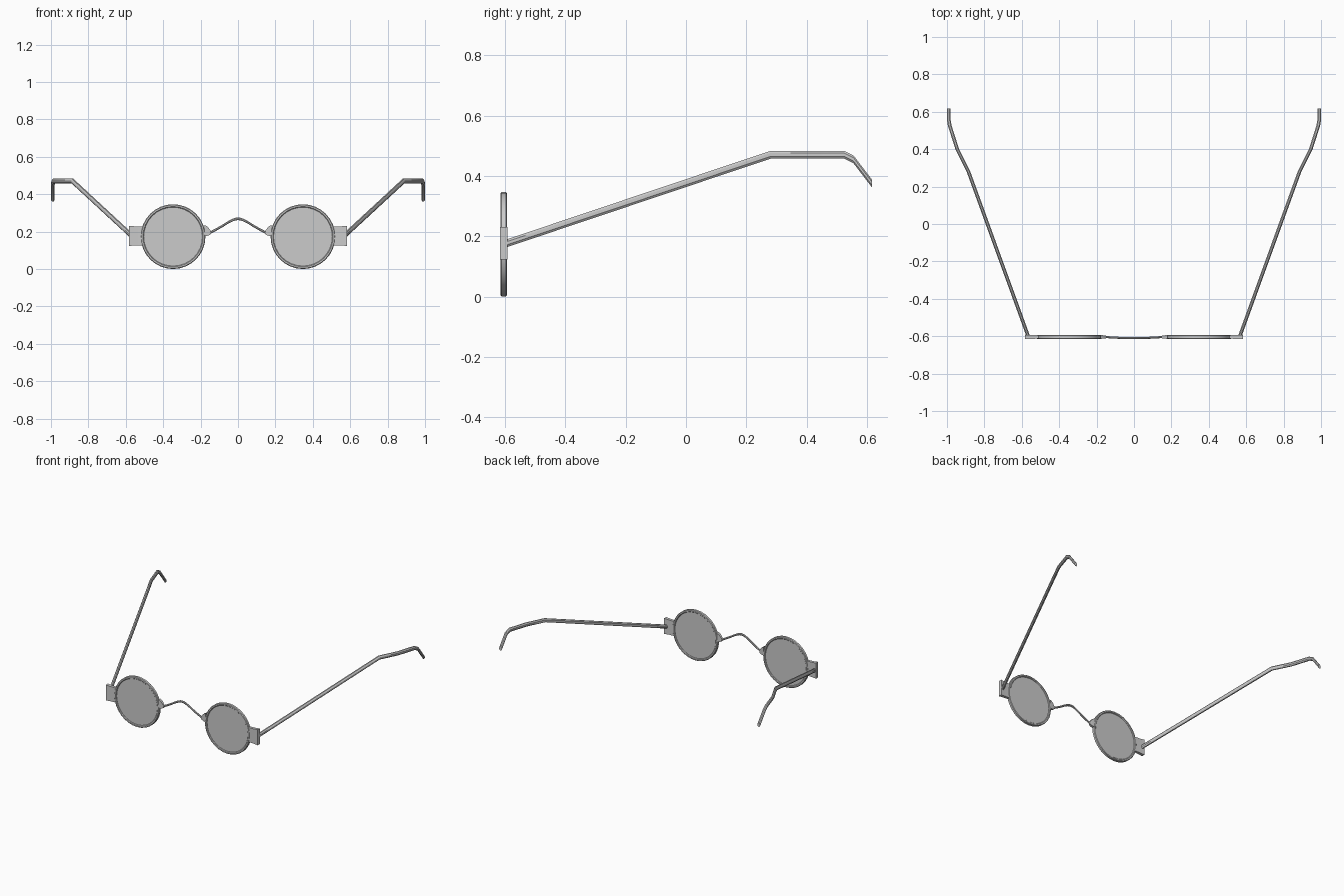
import bpy, bmesh
from math import cos, sin, pi

if "Cube" in bpy.data.objects:
    bpy.data.objects.remove(bpy.data.objects["Cube"])

LENS_X, LENS_Z, MID_Y = 0.347, 0.173, -0.604


def finish(name, bm, angle=0.6):
    bmesh.ops.recalc_face_normals(bm, faces=bm.faces)
    me = bpy.data.meshes.new(name)
    bm.to_mesh(me)
    bm.free()
    ob = bpy.data.objects.new(name, me)
    bpy.context.collection.objects.link(ob)
    bpy.context.view_layer.objects.active = ob
    ob.select_set(True)
    bpy.ops.object.shade_smooth_by_angle(angle=angle)
    ob.select_set(False)
    return ob


def loft(name, rings, closed=False):
    """Skin a list of equally sized rings, capping the ends unless closed."""
    bm = bmesh.new()
    vs = [[bm.verts.new(p) for p in r] for r in rings]
    n, m = len(vs[0]), len(vs)
    for i in range(m if closed else m - 1):
        a, b = vs[i], vs[(i + 1) % m]
        for j in range(n):
            k = (j + 1) % n
            bm.faces.new((a[j], a[k], b[k], b[j]))
    if not closed:
        bm.faces.new(vs[0])
        bm.faces.new(vs[-1])
    return finish(name, bm)


def section(c, w, h, axis, n=8):
    """Octagonal section lying in the plane across the given axis."""
    out = []
    for i in range(n):
        t = 2 * pi * (i + 0.5) / n
        k = 1 / cos(pi / n)
        u, v = cos(t) * w / 2 * k, sin(t) * h / 2 * k
        out.append((c[0] + u, c[1], c[2] + v) if axis == 'y' else (c[0], c[1] + u, c[2] + v))
    return out


def box_section(x, w, h, z):
    return [(x, MID_Y + a * w / 2, z + b * h / 2) for a, b in ((-1, -1), (1, -1), (1, 1), (-1, 1))]


SEG = 32
RIM = [(0.157, -0.007), (0.161, -0.011), (0.169, -0.011), (0.173, -0.007),
       (0.173, 0.007), (0.169, 0.011), (0.161, 0.011), (0.157, 0.007)]
TEMPLE = [(0.567, -0.596, 0.176), (0.885, 0.28, 0.47), (0.945, 0.40, 0.47),
          (0.985, 0.525, 0.47), (0.99, 0.555, 0.455), (0.99, 0.617, 0.374)]

for side, s in (("right", 1), ("left", -1)):
    # round rim
    rings = []
    for i in range(SEG):
        t = 2 * pi * i / SEG
        rings.append([(s * LENS_X + r * cos(t), MID_Y + y, LENS_Z + r * sin(t)) for r, y in RIM])
    loft(side + "_rim", rings, closed=True)

    # flat lens
    loft(side + "_lens", [[(s * LENS_X + 0.159 * cos(2 * pi * i / SEG), MID_Y + y,
                            LENS_Z + 0.159 * sin(2 * pi * i / SEG)) for i in range(SEG)]
                          for y in (-0.005, 0.005)])

    # end piece that carries the temple
    loft(side + "_end_piece", [box_section(s * x, w, h, 0.177) for x, w, h in
                               ((0.507, 0.018, 0.100), (0.55, 0.020, 0.102), (0.582, 0.024, 0.108))])

    # bridge mount
    loft(side + "_bridge_mount", [box_section(s * x, w, h, z) for x, w, h, z in
                                  ((0.18, 0.020, 0.062, 0.205), (0.162, 0.018, 0.048, 0.202),
                                   (0.146, 0.012, 0.020, 0.194))])

    # temple arm with bent ear tip
    loft(side + "_temple", [section((s * x, y, z), 0.02, 0.026, 'y') for x, y, z in TEMPLE])

# arched bridge wire
half = [(0.155, 0.191), (0.115, 0.212), (0.08, 0.232), (0.055, 0.248), (0.03, 0.261), (0.012, 0.267)]
path = [(-x, z) for x, z in half] + [(0, 0.268)] + half[::-1]
loft("bridge", [section((x, -0.610 + 0.006 * (x / 0.155) ** 2, z), 0.011, 0.014, 'x') for x, z in path])
